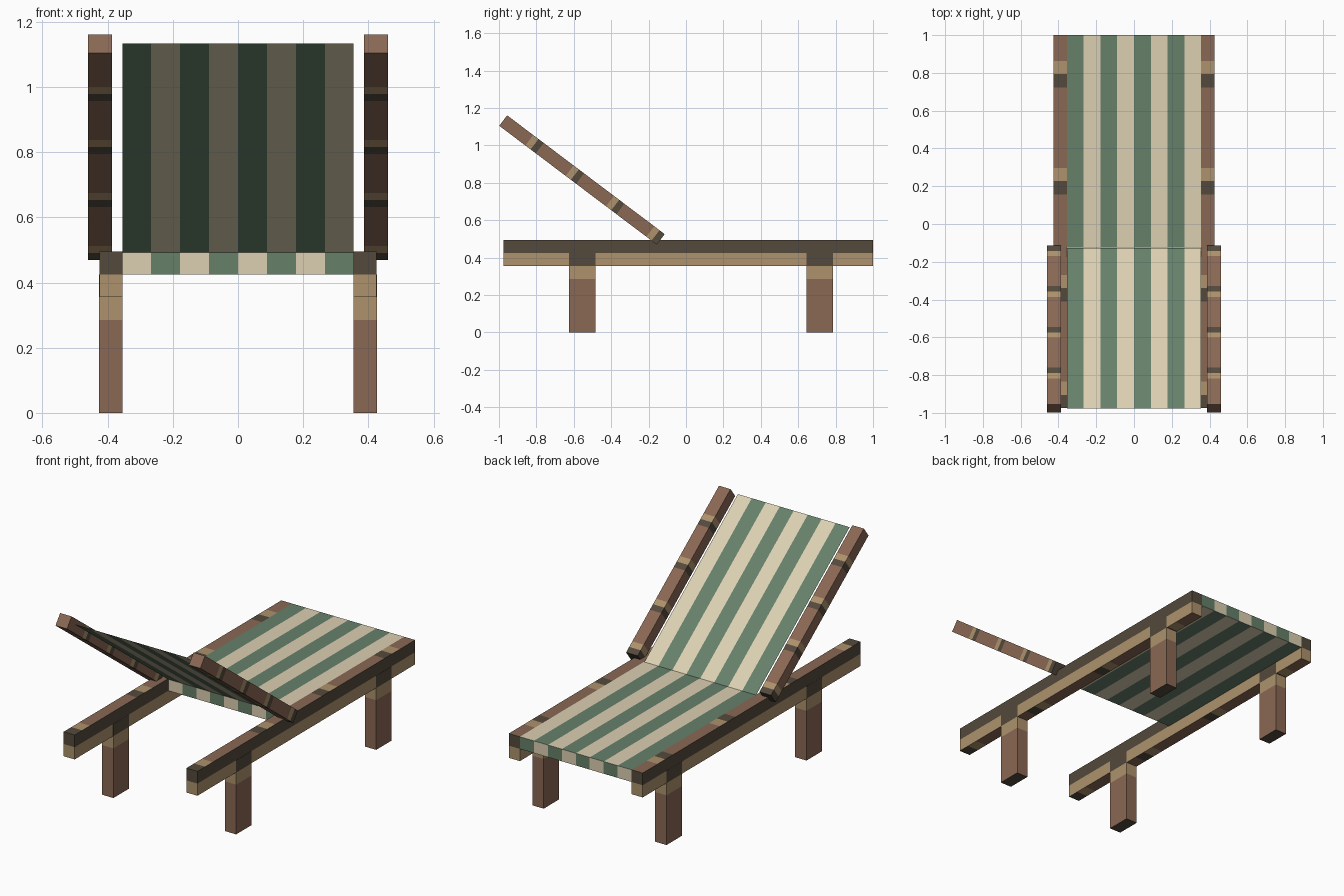
import bpy, bmesh, math
from mathutils import Matrix, Vector

if "Cube" in bpy.data.objects:
    bpy.data.objects.remove(bpy.data.objects["Cube"])


def srgb(r, g, b):
    lin = [((c / 255 + 0.055) / 1.055) ** 2.4 for c in (r, g, b)]
    return (*lin, 1.0)


MATS = []
for name, col in [("brown_wood", (138, 104, 84)), ("tan_wood", (173, 146, 108)),
                  ("dark_wood", (84, 73, 60)), ("green_cloth", (102, 129, 106)),
                  ("cream_cloth", (220, 208, 178))]:
    m = bpy.data.materials.new(name)
    m.diffuse_color = srgb(*col)
    m.use_nodes = True
    m.node_tree.nodes["Principled BSDF"].inputs["Base Color"].default_value = m.diffuse_color
    MATS.append(m)
BROWN, TAN, DARK, GREEN, CREAM = range(5)


def finish(name, bm, cuts, rule, matrix):
    """Slice the mesh along its axes, colour each face by a rule, then place it."""
    for axis, values in cuts.items():
        no = Vector((0, 0, 0))
        no[axis] = 1
        for v in values:
            bmesh.ops.bisect_plane(bm, geom=bm.verts[:] + bm.edges[:] + bm.faces[:],
                                   plane_co=no * v, plane_no=no)
    bm.normal_update()
    for f in bm.faces:
        f.material_index = rule(f.calc_center_median(), f.normal)
    me = bpy.data.meshes.new(name)
    bm.to_mesh(me)
    bm.free()
    for m in MATS:
        me.materials.append(m)
    ob = bpy.data.objects.new(name, me)
    ob.matrix_world = matrix
    bpy.context.collection.objects.link(ob)
    return ob


def box(name, lo, hi, cuts, rule, matrix=Matrix()):
    bm = bmesh.new()
    bmesh.ops.create_cube(bm, size=1)
    lo, hi = Vector(lo), Vector(hi)
    for v in bm.verts:
        v.co = [(lo[i] + hi[i]) / 2 + v.co[i] * (hi[i] - lo[i]) for i in range(3)]
    return finish(name, bm, cuts, rule, matrix)


def bands(t, period, width):
    """Dark band, tan band, then plain brown, repeating along a beam."""
    t = t % period
    return DARK if t < width else TAN if t < 2 * width else BROWN


def band_cuts(start, length, period, width):
    out = []
    for k in range(math.ceil(length / period)):
        out += [start + k * period + j * width for j in range(3)]
    return [c for c in out if start + 0.001 < c < start + length - 0.001]


HALF = 0.355                      # half the cloth width
BEAM = 0.07                       # beam thickness
Y0, Y1 = -0.975, 1.0              # rail ends
Z0, ZM, Z1 = 0.355, 0.425, 0.495  # rail bottom, middle, top


def rail_rule(c, n):
    if abs(n.z) > 0.5:
        return bands(c.y - Y0, 0.566, BEAM)
    return DARK if c.z > ZM else TAN


def leg_rule(c, n):
    if abs(n.z) > 0.5:
        return DARK
    return DARK if c.z > Z0 else TAN if c.z > 0.285 else BROWN


def bar_rule(c, n):
    if abs(n.y) > 0.5:
        return BROWN if c.y > 0.5 else DARK
    return bands(c.y, 0.27, 0.035)


# Reclined back: local y runs up the slope from the lower end
low, top = Vector((0, -0.135, 0.4975)), Vector((0, -0.9775, 1.1325))
slope = top - low
tilt = Matrix.Translation(low) @ Matrix.Rotation(math.atan2(slope.z, slope.y), 4, 'X')
length = slope.length

for side, s in (("left", -1), ("right", 1)):
    def span(a, b):
        return sorted((s * a, s * b))

    # Long side rail
    xa, xb = span(HALF, HALF + BEAM)
    box("rail_" + side, (xa, Y0, Z0), (xb, Y1, Z1),
        {1: band_cuts(Y0, Y1 - Y0, 0.566, BEAM), 2: [ZM]}, rail_rule)

    # Legs, a hair wider than the rail they join
    xa, xb = span(HALF - 0.001, HALF + BEAM + 0.001)
    for end, y in (("head", -0.555), ("foot", 0.715)):
        box(f"leg_{end}_{side}", (xa, y - BEAM, 0), (xb, y + BEAM, ZM),
            {2: [0.285, Z0]}, leg_rule)

    # Sloping back bar
    xa, xb = span(0.387, 0.46)
    box("back_bar_" + side, (xa, 0, -BEAM / 2), (xb, length, BEAM / 2),
        {1: band_cuts(0, length, 0.27, 0.035)}, bar_rule, tilt)

# Striped cloth
STRIPE = HALF / 4
stripe_cuts = {0: [STRIPE * k for k in range(-3, 4)]}


def stripe_rule(c, n):
    i = int((c.x + HALF) // STRIPE)
    if abs(n.y) > 0.5:            # end edges carry the opposite order
        i += 1
    return CREAM if i % 2 else GREEN


box("seat_cloth", (-HALF, -0.125, ZM), (HALF, Y1, Z1), stripe_cuts, stripe_rule)

# Back cloth: a single thin sheet in the middle of the bars
bm = bmesh.new()
bm.faces.new([bm.verts.new(p) for p in ((-HALF, -0.01, 0), (HALF, -0.01, 0),
                                        (HALF, length, 0), (-HALF, length, 0))])
finish("back_cloth", bm, stripe_cuts, stripe_rule,
       tilt @ Matrix.Rotation(0, 4, 'X'))
